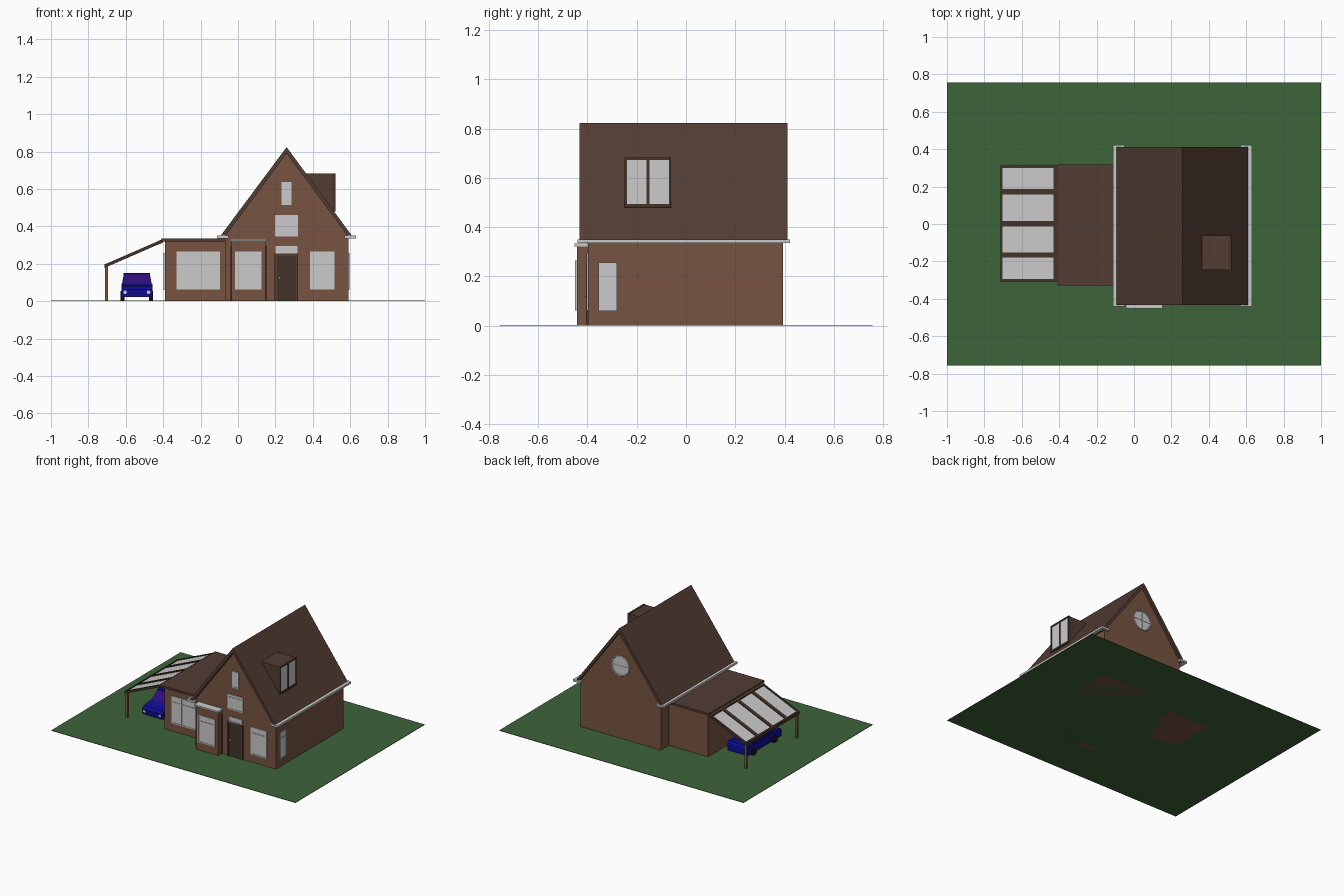
import bpy, bmesh, math
from mathutils import Vector, Matrix

if "Cube" in bpy.data.objects:
    bpy.data.objects.remove(bpy.data.objects["Cube"])


def material(name, rgb):
    m = bpy.data.materials.new(name)
    m.diffuse_color = (*rgb, 1)
    m.use_nodes = True
    m.node_tree.nodes["Principled BSDF"].inputs["Base Color"].default_value = m.diffuse_color
    return m


BRICK = material("brick", (0.185, 0.087, 0.053))
ROOF = material("roof_tile", (0.085, 0.046, 0.033))
TIMBER = material("dark_timber", (0.06, 0.034, 0.024))
POST = material("post_wood", (0.2, 0.1, 0.05))
GRASS = material("grass", (0.048, 0.125, 0.041))
PAINT = material("car_paint", (0.004, 0.004, 0.3))
CABIN = material("car_window", (0.03, 0.004, 0.2))
TYRE = material("tyre", (0.008, 0.008, 0.008))


def finish(name, bm, mat=None):
    bmesh.ops.recalc_face_normals(bm, faces=bm.faces)
    me = bpy.data.meshes.new(name)
    bm.to_mesh(me)
    bm.free()
    if mat:
        me.materials.append(mat)
    ob = bpy.data.objects.new(name, me)
    bpy.context.collection.objects.link(ob)
    return ob


def add_box(bm, x0, x1, y0, y1, z0, z1):
    size = Matrix.Diagonal((x1 - x0, y1 - y0, z1 - z0, 1))
    mid = Matrix.Translation(((x0 + x1) / 2, (y0 + y1) / 2, (z0 + z1) / 2))
    bmesh.ops.create_cube(bm, size=1, matrix=mid @ size)


def box(name, *ext, mat=None):
    bm = bmesh.new()
    add_box(bm, *ext)
    return finish(name, bm, mat)


def prism(name, pts, axis, a, b, mat=None):
    """Extrude a side profile along x (points are y, z) or y (points are x, z)."""
    bm = bmesh.new()
    place = (lambda p, t: (p[0], t, p[1])) if axis == "y" else (lambda p, t: (t, p[0], p[1]))
    face = bm.faces.new([bm.verts.new(place(p, a)) for p in pts])
    new = bmesh.ops.extrude_face_region(bm, geom=[face])["geom"]
    shift = Vector((0, b - a, 0)) if axis == "y" else Vector((b - a, 0, 0))
    bmesh.ops.translate(bm, vec=shift, verts=[v for v in new if isinstance(v, bmesh.types.BMVert)])
    return finish(name, bm, mat)


def disc(name, centre, axis, r, depth, sides, mat=None):
    bm = bmesh.new()
    rot = Matrix.Rotation(math.pi / 2, 4, "Y" if axis == "x" else "X")
    bmesh.ops.create_cone(bm, cap_ends=True, segments=sides, radius1=r, radius2=r, depth=depth,
                          matrix=Matrix.Translation(centre) @ rot)
    return finish(name, bm, mat)


def window(name, axis, plane, out, u0, u1, z0, z1, cols=1, transom=True):
    """Pale pane with raised frame bars, on a wall facing out (+1 or -1) along axis."""
    bm = bmesh.new()
    w = 0.007

    def slab(a, b, c, d, proud):
        lo, hi = sorted((plane - out * 0.004, plane + out * proud))
        add_box(bm, *((lo, hi, a, b) if axis == "x" else (a, b, lo, hi)), c, d)

    slab(u0, u1, z0, z1, 0.003)
    for i in range(cols + 1):
        u = u0 + (u1 - u0 - w) * i / cols
        slab(u, u + w, z0, z1, 0.007)
    for z in [z0, z1 - w] + ([z0 + (z1 - z0) * 0.76] if transom else []):
        slab(u0, u1, z, z + w, 0.0065)
    return finish(name, bm)


# Lawn
box("lawn", -1, 1, -0.757, 0.757, 0, 0.003, mat=GRASS)

# Main house: gabled walls and steep roof
prism("house_walls", [(-0.07, 0), (0.59, 0), (0.59, 0.35), (0.26, 0.795), (-0.07, 0.35)],
      "y", -0.397, 0.393, BRICK)
prism("main_roof", [(-0.097, 0.345), (0.26, 0.824), (0.613, 0.345), (0.59, 0.345),
                    (0.26, 0.79), (-0.07, 0.345)], "y", -0.433, 0.412, ROOF)

# Gutters with short returns at both ends
for side, s in (("left", -1), ("right", 1)):
    bm = bmesh.new()
    for a, b, y0, y1 in ((0.347, 0.372, -0.44, 0.422), (0.31, 0.3715, -0.44, -0.41), (0.31, 0.3715, 0.4, 0.422)):
        xa, xb = sorted((0.26 + s * a, 0.26 + s * b))
        add_box(bm, xa, xb, y0, y1, 0.336, 0.351)
    finish("gutter_" + side, bm)

# Bay beside the door
box("bay_walls", -0.035, 0.148, -0.443, -0.39, 0, 0.322, mat=BRICK)
box("bay_roof", -0.043, 0.153, -0.452, -0.39, 0.322, 0.334)
for side, x in (("left", -0.04), ("right", 0.142)):
    box("bay_strip_" + side, x, x + 0.011, -0.407, -0.39, 0, 0.295, mat=TIMBER)

# Low wing
box("wing_walls", -0.39, -0.06, -0.3, 0.3, 0, 0.325, mat=BRICK)
box("wing_roof", -0.41, -0.065, -0.33, 0.318, 0.32, 0.335, mat=ROOF)

# Front door with frame, transom light and knob
box("door", 0.208, 0.31, -0.402, -0.39, 0, 0.25, mat=TIMBER)
for side, x in (("left", 0.196), ("right", 0.31)):
    box("door_frame_" + side, x, x + 0.012, -0.407, -0.39, 0, 0.25, mat=ROOF)
box("door_frame_top", 0.196, 0.322, -0.406, -0.39, 0.243, 0.255, mat=ROOF)
window("door_transom", "y", -0.397, -1, 0.2, 0.317, 0.255, 0.295, 1, False)
disc("door_knob", (0.222, -0.406, 0.125), "y", 0.006, 0.012, 10)

# Windows
window("wing_window", "y", -0.3, -1, -0.33, -0.095, 0.062, 0.265, 3)
window("bay_window", "y", -0.443, -1, -0.015, 0.125, 0.062, 0.265)
window("front_window", "y", -0.397, -1, 0.385, 0.517, 0.062, 0.265)
window("landing_window", "y", -0.397, -1, 0.197, 0.322, 0.347, 0.46)
window("attic_window", "y", -0.397, -1, 0.233, 0.286, 0.515, 0.637, 1, False)
window("right_window", "x", 0.59, 1, -0.355, -0.28, 0.06, 0.257)
window("left_window", "x", -0.39, -1, -0.25, -0.17, 0.06, 0.257)

# Round window in the back gable
disc("round_window", (0.26, 0.394, 0.54), "y", 0.07, 0.008, 24)
bpy.ops.mesh.primitive_torus_add(location=(0.26, 0.395, 0.54), rotation=(math.pi / 2, 0, 0), major_radius=0.07,
                                 minor_radius=0.006, major_segments=24, minor_segments=6)
bpy.context.object.name = "round_window_rim"
bm = bmesh.new()
add_box(bm, 0.257, 0.263, 0.39, 0.401, 0.47, 0.61)
add_box(bm, 0.19, 0.33, 0.39, 0.4005, 0.537, 0.543)
finish("round_window_bars", bm)

# Flat dormer on the right slope, with a framed pair of panes
prism("dormer", [(0.35, 0.682), (0.515, 0.682), (0.515, 0.482), (0.495, 0.482)], "y", -0.247, -0.062, ROOF)
bm = bmesh.new()
for y0, y1, z0, z1 in ((-0.25, -0.24, 0.48, 0.684), (-0.07, -0.06, 0.48, 0.684), (-0.161, -0.149, 0.48, 0.684),
                       (-0.25, -0.06, 0.48, 0.494), (-0.25, -0.06, 0.673, 0.684)):
    add_box(bm, 0.505, 0.522, y0, y1, z0, z1)
finish("dormer_frame", bm, TIMBER)
for i, (a, b) in enumerate(((-0.24, -0.161), (-0.149, -0.07))):
    box(f"dormer_pane_{i + 1}", 0.51, 0.518, a, b, 0.494, 0.673)


# Carport: sloping beams, pale panels between them and two posts
def slope(x, lift=0):
    return (x, 0.188 + (x + 0.71) * 0.135 / 0.31 + lift)


def sloped(name, x0, x1, y0, y1, low, high, mat=None):
    prism(name, [slope(x0, low), slope(x1, low), slope(x1, high), slope(x0, high)], "y", y0, y1, mat)


for i, (a, b) in enumerate(((-0.307, -0.293), (-0.18, -0.152), (-0.013, 0.015), (0.158, 0.186), (0.3, 0.314))):
    sloped(f"carport_beam_{i + 1}", -0.714, -0.4, a, b, -0.008, 0.01, TIMBER)
sloped("carport_lower_rail", -0.715, -0.704, -0.307, 0.314, -0.009, 0.011, TIMBER)
sloped("carport_upper_rail", -0.43, -0.4, -0.307, 0.314, -0.009, 0.011, TIMBER)
sloped("carport_panels", -0.71, -0.41, -0.3, 0.306, -0.002, 0.004)
for end, y in (("front", -0.3), ("back", 0.292)):
    box("carport_post_" + end, -0.71, -0.695, y, y + 0.015, 0, 0.19, mat=POST)

# Parked car
CX = -0.541
prism("car_body", [(-0.225, 0.022), (-0.23, 0.062), (-0.215, 0.08), (-0.12, 0.092), (0.16, 0.09),
                   (0.17, 0.075), (0.17, 0.022)], "x", CX - 0.083, CX + 0.083, PAINT)
cabin = prism("car_cabin", [(-0.13, 0.089), (-0.065, 0.147), (0.06, 0.147), (0.115, 0.089)],
              "x", CX - 0.08, CX + 0.08, CABIN)
for v in cabin.data.vertices:
    if v.co.z > 0.14:
        v.co.x = CX + (v.co.x - CX) * 0.87
box("car_roof", CX - 0.071, CX + 0.071, -0.067, 0.062, 0.145, 0.151, mat=PAINT)
for side, s in (("left", -1), ("right", 1)):
    for end, y in (("front", -0.15), ("rear", 0.095)):
        disc(f"car_wheel_{end}_{side}", (CX + s * 0.076, y, 0.027), "x", 0.027, 0.022, 16, TYRE)
    disc("car_headlight_" + side, (CX + s * 0.063, -0.229, 0.048), "y", 0.01, 0.01, 12)
